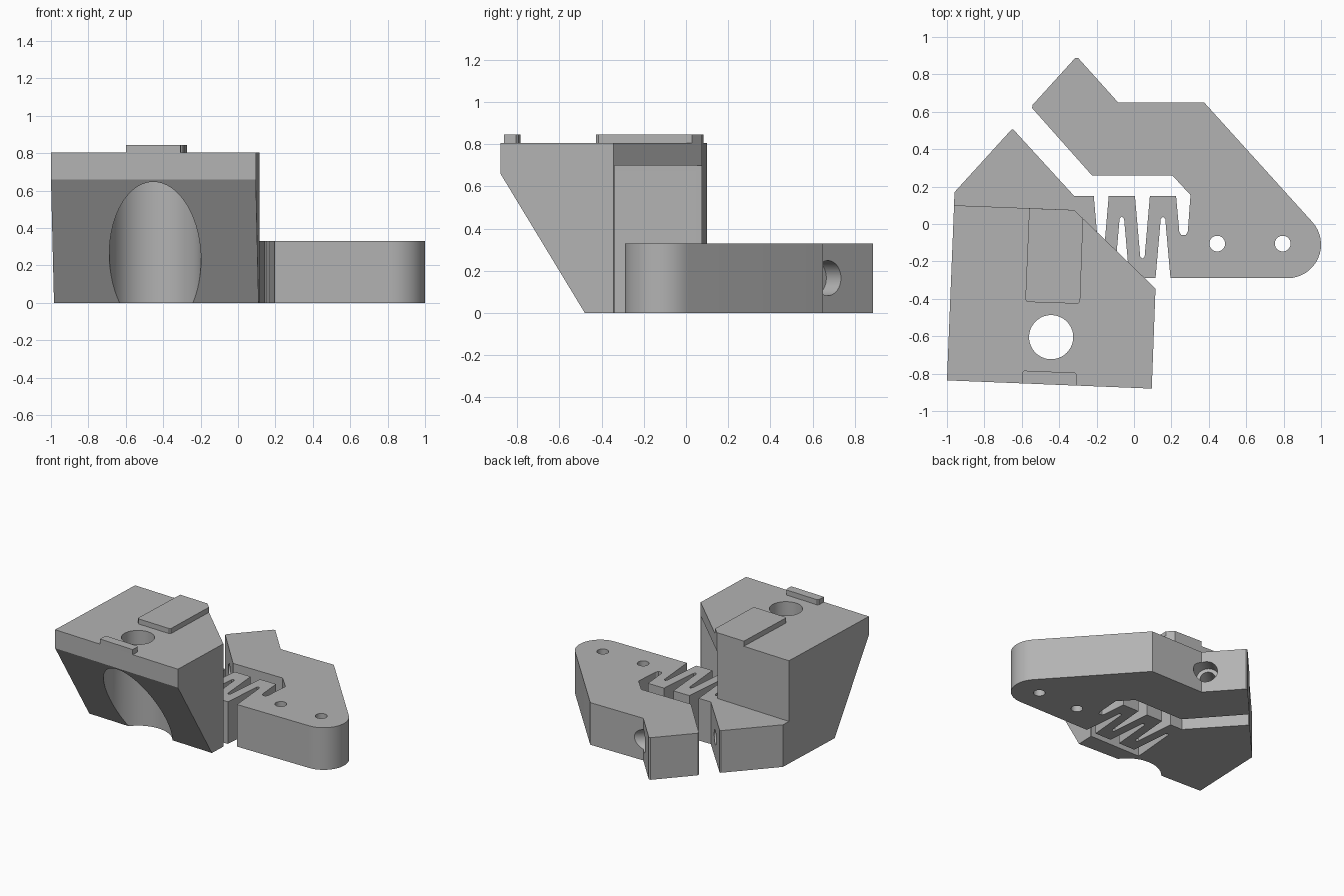
import bpy, bmesh, math
from mathutils import Matrix, Vector

cube = bpy.data.objects.get("Cube")
if cube:
    bpy.data.objects.remove(cube, do_unlink=True)

grey = bpy.data.materials.new("mid_grey")
grey.use_nodes = True
COLOUR = (0.45, 0.45, 0.45, 1)
grey.diffuse_color = COLOUR
grey.node_tree.nodes["Principled BSDF"].inputs["Base Color"].default_value = COLOUR


def finish(name, bm):
    bmesh.ops.recalc_face_normals(bm, faces=bm.faces)
    mesh = bpy.data.meshes.new(name)
    bm.to_mesh(mesh)
    bm.free()
    mesh.materials.append(grey)
    ob = bpy.data.objects.new(name, mesh)
    bpy.context.collection.objects.link(ob)
    return ob


def prism(name, pts, z0, z1, matrix=Matrix()):
    bm = bmesh.new()
    face = bm.faces.new([bm.verts.new((x, y, z0)) for x, y in pts])
    ext = bmesh.ops.extrude_face_region(bm, geom=[face])
    top = [v for v in ext["geom"] if isinstance(v, bmesh.types.BMVert)]
    bmesh.ops.translate(bm, verts=top, vec=(0, 0, z1 - z0))
    bm.transform(matrix)
    return finish(name, bm)


def cylinder(name, start, end, radius):
    start, end = Vector(start), Vector(end)
    axis = end - start
    place = Matrix.Translation((start + end) / 2) @ axis.to_track_quat('Z', 'Y').to_matrix().to_4x4()
    bm = bmesh.new()
    bmesh.ops.create_cone(bm, cap_ends=True, segments=64, radius1=radius,
                          radius2=radius, depth=axis.length, matrix=place)
    return finish(name, bm)


def combine(target, tool, operation='DIFFERENCE'):
    tool.hide_render = True
    mod = target.modifiers.new(tool.name, 'BOOLEAN')
    mod.operation, mod.object, mod.solver = operation, tool, 'EXACT'
    bpy.context.view_layer.objects.active = target
    bpy.ops.object.modifier_apply(modifier=mod.name)
    bpy.data.objects.remove(tool, do_unlink=True)


def slot(centre, mouth, end, side):
    """Tapered slot outline; side is +1 when walked left to right."""
    tip = 0.012 * (1 if end > mouth else -1)
    return [(centre - side * 0.04, mouth), (centre - side * 0.012, end - tip),
            (centre, end), (centre + side * 0.012, end - tip), (centre + side * 0.04, mouth)]


# Base plate: clamp jaw, zigzag spring and lever arm in one outline
TOP, LOW, PLATE = 0.15, -0.29, 0.33
outline = [(-0.96, 0.17), (-0.655, 0.505), (-0.645, 0.505), (-0.32, TOP)]
for c in (-0.175, 0.045):
    outline += slot(c, TOP, -0.185, 1)
outline += [(0.225, TOP), (0.242, -0.04), (0.252, -0.058), (0.277, -0.058), (0.288, -0.04),
            (0.302, 0.155), (0.205, 0.26), (-0.225, 0.26), (-0.545, 0.62), (-0.542, 0.637),
            (-0.315, 0.887), (-0.298, 0.887), (-0.085, 0.65), (0.375, 0.65)]
for i in range(17):
    a = math.radians(42 - i * 132 / 16)
    outline.append((0.82 + 0.18 * math.cos(a), -0.11 + 0.18 * math.sin(a)))
for c in (0.155, -0.065, -0.285):
    outline += slot(c, LOW, 0.04, -1)
outline += [(-0.325, 0.075), (-0.962, 0.10)]
body = prism("mount_body", outline, 0, PLATE)

# Pin holes in the lever arm
for x in (0.445, 0.795):
    combine(body, cylinder("pin_hole", (x, -0.105, -0.1), (x, -0.105, 0.5), 0.042))

# Clamp screw bore with counterbore
head, axis = Vector((-0.107, 0.672, 0.165)), Vector((0.737, 0.676, 0))
combine(body, cylinder("screw_bore", head + axis * 0.1, head - axis * 0.75, 0.055))
combine(body, cylinder("screw_head_recess", head + axis * 0.2, head - axis * 0.1, 0.083))

# Tall block with chamfered corner
HEIGHT = 0.805
block = prism("block", [(-0.962, 0.10), (-0.32, 0.075), (0.115, -0.345),
                        (0.095, -0.88), (-1.0, -0.836)], 0, HEIGHT)

# Pocket that clears the spring
combine(block, prism("spring_pocket", [(-0.325, -0.34), (0.4, -0.34), (0.4, 0.3), (-0.325, 0.3)],
                     -0.1, 0.70))

# Sloped underside of the front
to_side = Matrix(((0, 0, 1, 0), (1, 0, 0, 0), (0, 1, 0, 0), (0, 0, 0, 1)))
tilt = Matrix.Translation((0, -0.876, 0)) @ Matrix.Rotation(math.radians(-2.3), 4, 'Z')
combine(block, prism("front_slope", [(-0.1, 0.825), (0.5, -0.165), (-0.1, -0.165)],
                     -1.5, 1.5, tilt @ to_side))

# Vertical barrel recess and the smaller hole above it
cx, cy = -0.443, -0.605
combine(block, cylinder("barrel_recess", (cx, cy, -0.2), (cx, cy, 0.66), 0.245))
combine(block, cylinder("barrel_hole", (cx, cy, 0.5), (cx, cy, 1), 0.118))
combine(body, block, 'UNION')

# Raised pads on top
pads = [prism("long_pad", [(-0.56, 0.084), (-0.32, 0.075), (-0.272, 0.029), (-0.288, -0.415),
                           (-0.3, -0.426), (-0.57, -0.417), (-0.581, -0.405)], HEIGHT, 0.845),
        prism("front_pad", [(-0.597, -0.794), (-0.587, -0.784), (-0.315, -0.795),
                            (-0.305, -0.806), (-0.308, -0.864), (-0.6, -0.852)], HEIGHT, 0.845)]

# Smooth the round walls, keep edges crisp
bpy.ops.object.select_all(action='DESELECT')
for ob in [body] + pads:
    ob.select_set(True)
bpy.context.view_layer.objects.active = body
bpy.ops.object.shade_smooth_by_angle(angle=math.radians(25))
